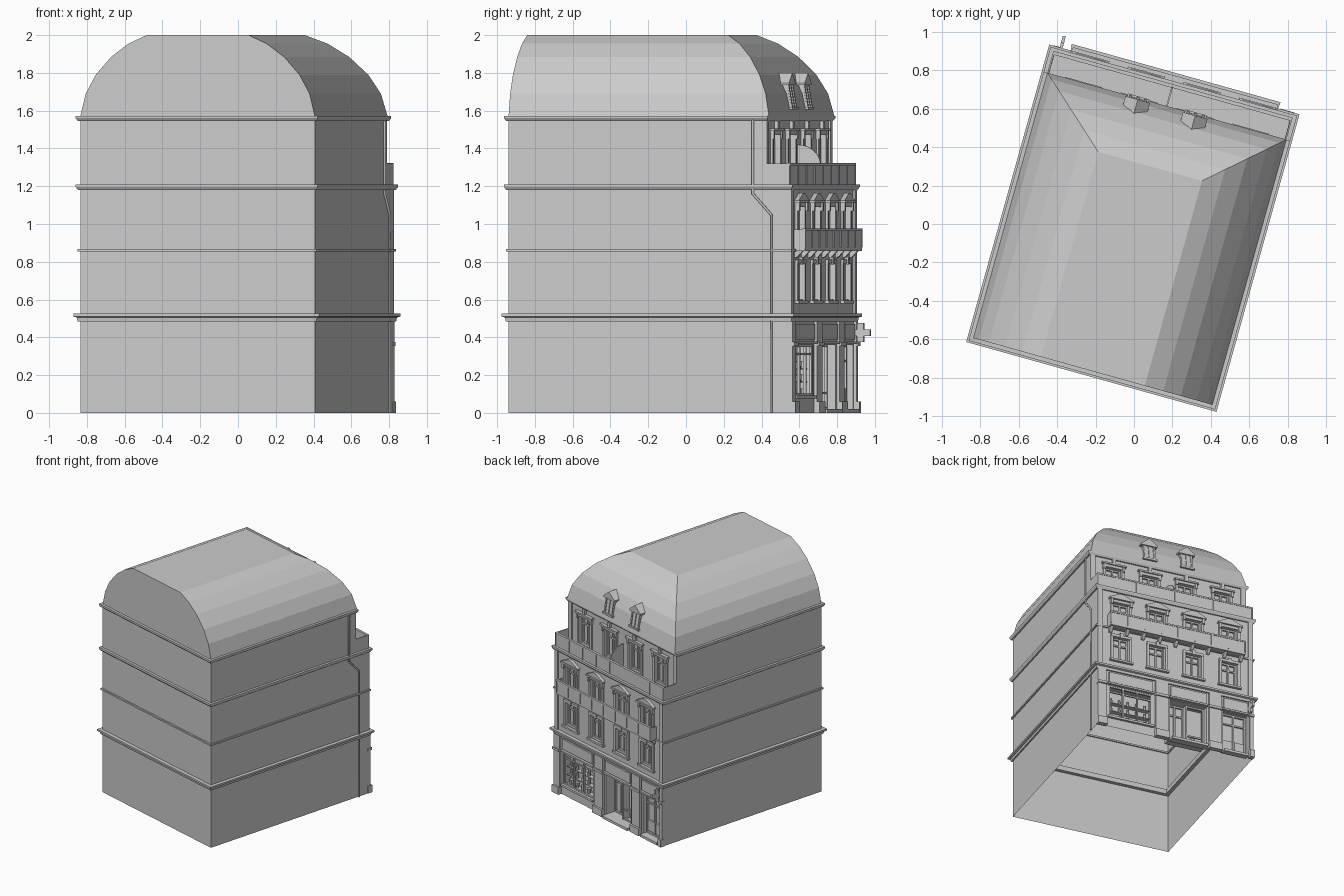
import bpy, bmesh, math
from mathutils import Matrix

if "Cube" in bpy.data.objects:
    bpy.data.objects.remove(bpy.data.objects["Cube"])

# The house is modelled square (facade towards +y) and turned as a whole
TURN = Matrix.Rotation(math.radians(-15.6), 4, 'Z')
W, BACK, FRONT, SET = 0.645, -0.795, 0.75, 0.615   # half width, rear, facade, set-back top floor
BAYS = (-0.45, -0.15, 0.15, 0.45)


def finish(name, bm, recalc=True):
    if recalc:
        bmesh.ops.recalc_face_normals(bm, faces=bm.faces)
    me = bpy.data.meshes.new(name)
    bm.to_mesh(me)
    bm.free()
    ob = bpy.data.objects.new(name, me)
    ob.matrix_world = TURN
    bpy.context.collection.objects.link(ob)
    return ob


def quad(bm, *pts):
    return bm.faces.new([bm.verts.new(p) for p in pts])


def add_prism(bm, pts, a, b, axis='y'):
    """Extrude a profile (horizontal, z) along x or y."""
    place = (lambda h, z, t: (h, t, z)) if axis == 'y' else (lambda h, z, t: (t, h, z))
    r0 = [bm.verts.new(place(h, z, a)) for h, z in pts]
    r1 = [bm.verts.new(place(h, z, b)) for h, z in pts]
    n = len(pts)
    bm.faces.new(r0)
    bm.faces.new(r1[::-1])
    for i in range(n):
        bm.faces.new((r0[i], r0[(i + 1) % n], r1[(i + 1) % n], r1[i]))


def add_box(bm, x0, x1, y0, y1, z0, z1):
    add_prism(bm, [(x0, z0), (x1, z0), (x1, z1), (x0, z1)], y0, y1)


def boxes(name, items):
    bm = bmesh.new()
    for b in items:
        add_box(bm, *b)
    return finish(name, bm)


def ring(name, profile, front):
    """Sweep a moulding profile (offset, z) round the house."""
    bm = bmesh.new()
    loops = [[bm.verts.new(p) for p in ((-W - o, BACK - o, z), (W + o, BACK - o, z),
                                        (W + o, front + o, z), (-W - o, front + o, z))]
             for o, z in profile]
    for i in range(len(loops)):
        a, b = loops[i], loops[(i + 1) % len(loops)]
        for k in range(4):
            bm.faces.new((a[k], a[(k + 1) % 4], b[(k + 1) % 4], b[k]))
    finish(name, bm)


def facade(name, y, z0, z1, holes):
    """Wall sheet with recessed openings (x0, x1, z0, z1, depth)."""
    bm = bmesh.new()
    xs = sorted({-W, W} | {h[0] for h in holes} | {h[1] for h in holes})
    zs = sorted({z0, z1} | {h[2] for h in holes} | {h[3] for h in holes})
    for a, b in zip(xs, xs[1:]):
        for c, d in zip(zs, zs[1:]):
            mx, mz = (a + b) / 2, (c + d) / 2
            if not any(h[0] < mx < h[1] and h[2] < mz < h[3] for h in holes):
                quad(bm, (b, y, c), (a, y, c), (a, y, d), (b, y, d))
    for a, b, c, d, dep in holes:
        e = y - dep
        quad(bm, (b, e, c), (a, e, c), (a, e, d), (b, e, d))
        quad(bm, (a, y, c), (a, e, c), (a, e, d), (a, y, d))
        quad(bm, (b, e, c), (b, y, c), (b, y, d), (b, e, d))
        quad(bm, (a, y, c), (b, y, c), (b, e, c), (a, e, c))
        quad(bm, (a, e, d), (b, e, d), (b, y, d), (a, y, d))
    bmesh.ops.remove_doubles(bm, verts=bm.verts, dist=1e-5)
    finish(name, bm, False)


def sash(x0, x1, z0, z1, y, cols=2, t=0.012, bar=0.7):
    """Window frame with mullions and a transom, at depth y."""
    out = [(x0, x0 + t, y, y + .015, z0, z1), (x1 - t, x1, y, y + .015, z0, z1),
           (x0, x1, y, y + .015, z0, z0 + t), (x0, x1, y, y + .015, z1 - t, z1)]
    for i in range(1, cols):
        m = x0 + (x1 - x0) * i / cols
        out.append((m - t / 2, m + t / 2, y, y + .015, z0, z1))
    zb = z0 + (z1 - z0) * bar
    return out + [(x0, x1, y, y + .012, zb - t / 2, zb + t / 2)]


# Side, rear and terrace walls (open underneath)
bm = bmesh.new()
prof = [(BACK, 0), (FRONT, 0), (FRONT, 1.2), (SET, 1.2), (SET, 1.57), (BACK, 1.57)]
quad(bm, *[(W, y, z) for y, z in prof])
quad(bm, *[(-W, y, z) for y, z in prof[::-1]])
quad(bm, (-W, BACK, 0), (W, BACK, 0), (W, BACK, 1.57), (-W, BACK, 1.57))
quad(bm, (-W, SET, 1.2), (W, SET, 1.2), (W, FRONT, 1.2), (-W, FRONT, 1.2))
finish("walls", bm, False)

# Facade sheets with openings
H = 0.065
shop, entry, door = (.19, .55, .09, .36, .07), (-.26, .04, .02, .36, .10), (-.60, -.40, .02, .36, .05)
low = [shop, entry, door]
low += [(b - H, b + H, .60, .79, .035) for b in BAYS] + [(b - H, b + H, .90, 1.09, .035) for b in BAYS]
facade("lower_facade", FRONT, 0, 1.2, low)
facade("upper_facade", SET, 1.2, 1.57, [(b - H, b + H, 1.24, 1.47, .035) for b in BAYS])

# Curved roof: hipped to the facade, vertical gable at the rear
bm = bmesh.new()
rings = []
for d, z in ((-.0, 1.57), (.03, 1.69), (.085, 1.79), (.17, 1.885), (.265, 1.955), (.365, 2.0)):
    f = .636 - d * .89
    rings.append([bm.verts.new(p) for p in ((-W + d, BACK, z), (W - d, BACK, z), (W - d, f, z), (-W + d, f, z))])
for a, b in zip(rings, rings[1:]):
    for k in range(4):
        bm.faces.new((a[k], a[(k + 1) % 4], b[(k + 1) % 4], b[k]))
bm.faces.new(rings[-1])
finish("roof", bm, False)

# Mouldings round the house
ring("main_cornice", [(-.03, .485), (.012, .485), (.015, .505), (.03, .51), (.03, .525), (-.03, .525)], FRONT)
ring("string_course", [(-.01, .855), (.012, .855), (.012, .868), (-.01, .868)], FRONT)
ring("terrace_cornice", [(-.01, 1.18), (.01, 1.18), (.02, 1.197), (.02, 1.21), (-.01, 1.21)], FRONT)
ring("eaves", [(-.01, 1.545), (.01, 1.545), (.02, 1.56), (.02, 1.572), (-.01, 1.572)], SET)

# Windows of the three storeys
frames, trim = [], []
for b in BAYS:
    for z0, z1, y in ((.60, .79, FRONT), (.90, 1.09, FRONT), (1.24, 1.47, SET)):
        frames += sash(b - H, b + H, z0, z1, y - .033)
        for s in (-1, 1):
            e = sorted((b + s * H, b + s * (H + .022)))
            trim.append((*e, y - .005, y + .012, z0 - .01, z1 + .015))
        trim.append((b - H - .02, b + H + .02, y - .005, y + .014, z1, z1 + .022))
        trim.append((b - H - .03, b + H + .03, y - .005, y + .022, z0 - .022, z0 - .006))
    trim.append((b - .013, b + .013, FRONT, FRONT + .02, .785, .825))
    trim.append((b - .10, b + .10, FRONT, FRONT + .03, 1.112, 1.125))
    trim.append((b - .10, b + .10, SET, SET + .025, 1.492, 1.505))
    trim.append((b - .013, b + .013, SET, SET + .02, 1.505, 1.545))
    for s in (-.08, .08):
        trim.append((b + s - .01, b + s + .01, FRONT, FRONT + .024, 1.07, 1.112))
        trim.append((b + s - .009, b + s + .009, SET, SET + .02, 1.45, 1.492))
boxes("window_frames", frames)
boxes("window_surrounds", trim)
bm = bmesh.new()
for b in BAYS:
    add_prism(bm, [(b - .10, 1.125), (b + .10, 1.125), (b + .02, 1.163), (b - .02, 1.163)], FRONT - .005, FRONT + .025)
finish("window_pediments", bm)

# Corner strips and brackets below the balcony
strips = []
for s in (-1, 1):
    e = sorted((s * W, s * (W - .04)))
    for z0, z1 in ((.525, .855), (.868, 1.18)):
        strips.append((*e, FRONT - .005, FRONT + .01, z0, z1))
    strips.append((*e, SET - .005, SET + .01, 1.21, 1.545))
boxes("corner_strips", strips)
bm = bmesh.new()
for i in range(9):
    x = -.54 + i * .135
    add_prism(bm, [(FRONT, .82), (FRONT + .015, .825), (FRONT + .045, .858), (FRONT, .858)], x - .012, x + .012, 'x')
finish("balcony_brackets", bm)

# Balconies: solid panels, rails and posts
B, Y = .56, .81
bal = [(-B, B, FRONT, Y, .858, .875), (-B, B, Y - .008, Y, .87, .97), (-B - .003, B + .003, Y - .013, Y + .004, .965, .977)]
for s in (-B, B - .008):
    bal.append((s, s + .008, FRONT - .005, Y, .87, .97))
bal += [(-B + i * .139, -B + i * .139 + .008, Y, Y + .004, .875, .97) for i in range(9)]
boxes("lower_balcony", bal)
top = [(-W, W, FRONT - .01, FRONT, 1.21, 1.315), (-W, W, FRONT - .015, FRONT + .004, 1.31, 1.322)]
for s in (-W, W - .008):
    top.append((s, s + .008, SET, FRONT, 1.21, 1.32))
top += [(-W + i * .16, -W + i * .16 + .008, FRONT, FRONT + .004, 1.21, 1.315) for i in range(9)]
boxes("terrace_parapet", top)
bm = bmesh.new()
arc = [(SET + .125 * math.sin(t), 1.31 + .11 * math.cos(t)) for t in [i * math.pi / 16 for i in range(9)]]
add_prism(bm, [(SET, 1.21)] + arc + [(SET + .125, 1.21)], -.004, .004, 'x')
finish("terrace_divider", bm)

# Two leaning dormers with gabled hoods
for i, x in enumerate((-.155, .155)):
    bm = bmesh.new()
    add_prism(bm, [(.50, 1.615), (.634, 1.615), (.612, 1.745), (.50, 1.745)], x - .048, x + .048, 'x')
    add_prism(bm, [(x - .066, 1.735), (x + .066, 1.735), (x + .066, 1.747), (x, 1.80), (x - .066, 1.747)], .50, .628)
    add_box(bm, x - .058, x + .058, .57, .645, 1.605, 1.62)
    for s in (-.04, 0, .04):
        add_prism(bm, [(.62, 1.62), (.640, 1.62), (.62, 1.738), (.60, 1.738)], x + s - .007, x + s + .007, 'x')
    finish(f"dormer_{i + 1}", bm)

# Shopfront: piers, plinths, sign boards, steps
piers = []
for a, b in ((.575, W), (.06, .165), (-.38, -.28), (-W, -.615)):
    piers += [(a, b, FRONT - .01, FRONT + .016, 0, .485), (a - .004, b + .004, FRONT - .01, FRONT + .032, 0, .06),
              (a - .004, b + .004, FRONT - .01, FRONT + .028, .355, .375)]
boxes("shop_piers", piers)
signs = []
for a, b in ((.19, .55), (-.26, .04), (-.60, -.40)):
    signs += [(a, b, FRONT, FRONT + .012, .385, .47), (a - .01, b + .01, FRONT, FRONT + .022, .364, .378)]
boxes("sign_boards", signs)
boxes("steps", [(-.26, .04, FRONT - .02, FRONT + .04, 0, .02), (-.60, -.40, FRONT - .02, FRONT + .03, 0, .02),
                (.18, .56, FRONT, FRONT + .02, .075, .092)])
front = sash(*shop[:4], FRONT - .018, 3, bar=.82) + sash(-.26, -.11, .02, .36, FRONT - .06, 1, bar=.25)
boxes("shop_frames", front)
doors = sash(-.11, .04, .02, .36, FRONT - .098, 2, bar=.75) + sash(*door[:4], FRONT - .048, 2, bar=.75)
doors += [(-.585, -.51, FRONT - .05, FRONT - .036, .04, .13), (-.49, -.415, FRONT - .05, FRONT - .036, .04, .13),
          (-.118, -.106, FRONT - .10, FRONT - .04, .02, .36)]
boxes("doors", doors)

# Goods on display
bm = bmesh.new()
for z in (.16, .23):
    add_box(bm, .2, .54, FRONT - .068, FRONT - .03, z, z + .006)
for x, y, z in [(.23 + .07 * i, FRONT - .048, z) for i in range(5) for z in (.09, .166, .236)] + [(-.18, FRONT - .08, .02)]:
    h = .04 if z > .05 else .1
    bmesh.ops.create_cone(bm, cap_ends=True, segments=8, radius1=.014, radius2=.009 if z > .1 else .018, depth=h,
                          matrix=Matrix.Translation((x, y, z + h / 2)))
finish("display_goods", bm)

# Cross-shaped hanging sign
boxes("hanging_cross", [(-.619, -.603, .772, .808, .375, .475), (-.619, -.603, .738, .843, .408, .442)])

# Drainpipe stepping back along the right side
cu = bpy.data.curves.new("drainpipe", 'CURVE')
cu.dimensions, cu.bevel_depth, cu.bevel_resolution, cu.use_fill_caps = '3D', .007, 1, True
path = [(.65, 0), (.65, 1.05), (.55, 1.16), (.55, 1.56)]
sp = cu.splines.new('POLY')
sp.points.add(len(path) - 1)
for p, (y, z) in zip(sp.points, path):
    p.co = (W + .008, y, z, 1)
pipe = bpy.data.objects.new("drainpipe", cu)
pipe.matrix_world = TURN
bpy.context.collection.objects.link(pipe)
